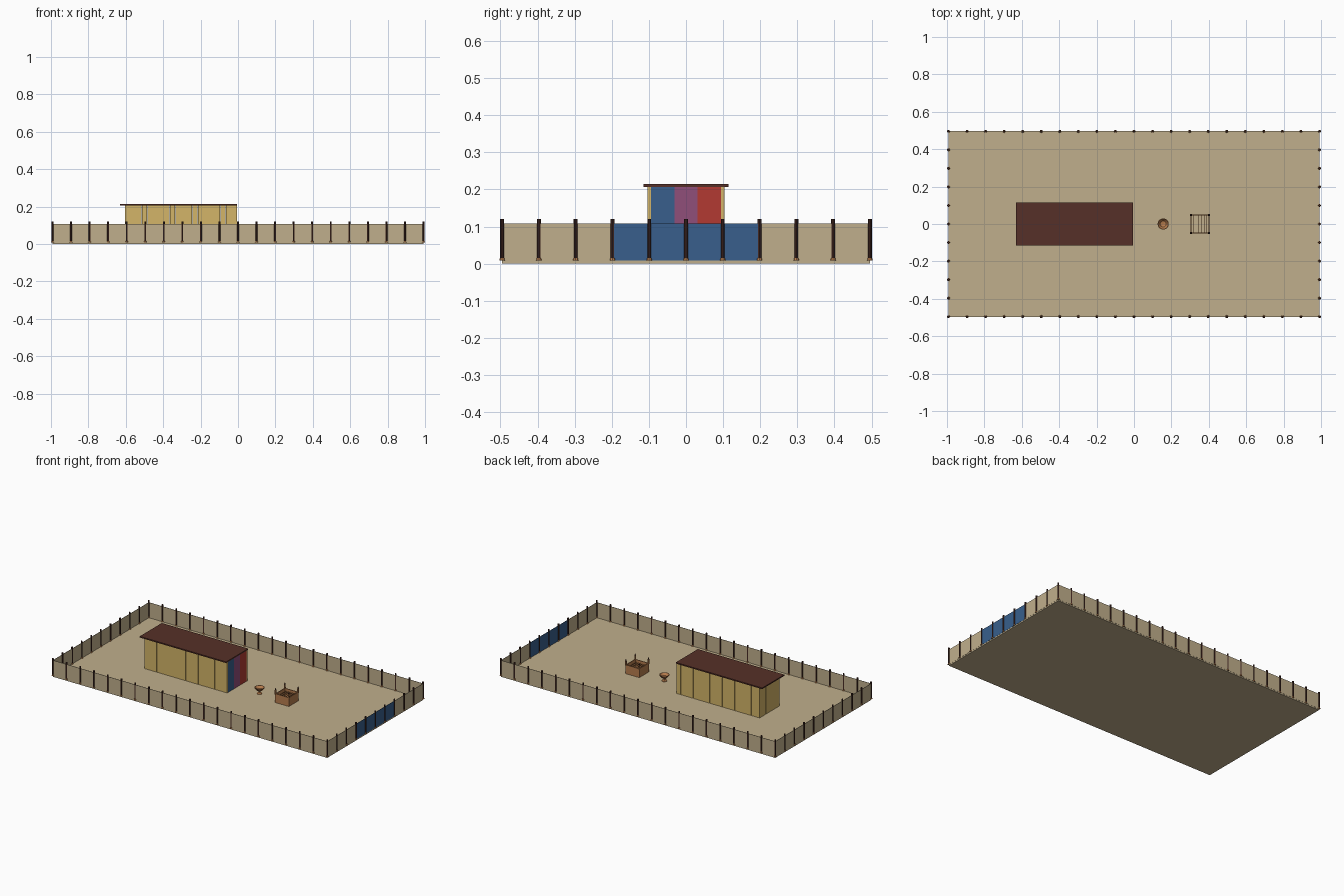
import bpy, bmesh, math
from mathutils import Matrix

if "Cube" in bpy.data.objects:
    bpy.data.objects.remove(bpy.data.objects["Cube"])

def mat(name, rgb):
    m = bpy.data.materials.new(name)
    lin = [(c / 255 / 12.92) if c < 10 else ((c / 255 + 0.055) / 1.055) ** 2.4 for c in rgb]
    m.diffuse_color = (*lin, 1)
    m.use_nodes = True
    m.node_tree.nodes["Principled BSDF"].inputs["Base Color"].default_value = m.diffuse_color
    return m

SAND = mat("sand linen", (192, 175, 140))
DARK = mat("dark wood", (66, 39, 33))
ROOF = mat("roof hide", (86, 48, 40))
GOLD = mat("gold", (212, 181, 104))
BLUE = mat("blue cloth", (56, 95, 140))
PURPLE = mat("purple cloth", (144, 78, 122))
RED = mat("red cloth", (178, 58, 50))
BRONZE = mat("bronze", (184, 126, 78))

def finish(name, bm, m):
    me = bpy.data.meshes.new(name)
    bm.to_mesh(me)
    bm.free()
    me.materials.append(m)
    ob = bpy.data.objects.new(name, me)
    bpy.context.collection.objects.link(ob)
    return ob

def add_box(bm, x0, x1, y0, y1, z0, z1):
    M = Matrix.Translation(((x0 + x1) / 2, (y0 + y1) / 2, (z0 + z1) / 2))
    bmesh.ops.create_cube(bm, size=1, matrix=M @ Matrix.Diagonal((x1 - x0, y1 - y0, z1 - z0, 1)))

def add_cone(bm, x, y, z0, z1, r0, r1, n=8):
    bmesh.ops.create_cone(bm, cap_ends=True, segments=n, radius1=r0, radius2=r1, depth=z1 - z0,
                          matrix=Matrix.Translation((x, y, (z0 + z1) / 2)))

def boxes(name, m, *dims):
    bm = bmesh.new()
    for d in dims:
        add_box(bm, *d)
    return finish(name, bm, m)

# Courtyard floor
FX, FY, G, T = 0.992, 0.4955, 0.008, 0.001
boxes("courtyard_floor", SAND, (-FX, FX, -FY, FY, 0, G))

# Linen fence with a blue gate in the middle of the right side
z0, z1 = G, 0.108
GY = 0.198
boxes("linen_fence", SAND,
      (-FX, FX, -FY - T, -FY + T, z0, z1), (-FX, FX, FY - T, FY + T, z0, z1),
      (-FX - T, -FX + T, -FY, FY, z0, z1),
      (FX - T, FX + T, -FY, -GY, z0, z1), (FX - T, FX + T, GY, FY, z0, z1))
boxes("gate_curtain", BLUE, (FX - T, FX + T, -GY, GY, z0, z1))

# Fence posts and their bronze feet
spots = [(-FX + 2 * FX * i / 20, s * FY) for i in range(21) for s in (-1, 1)]
spots += [(s * FX, -FY + 2 * FY * i / 10) for i in range(1, 10) for s in (-1, 1)]
posts, feet = bmesh.new(), bmesh.new()
for x, y in spots:
    add_cone(posts, x, y, G, 0.12, 0.0052, 0.0052)
    add_cone(feet, x, y, G, 0.016, 0.008, 0.006)
finish("fence_posts", posts, DARK)
finish("fence_post_feet", feet, BRONZE)

# Tent walls: upright gold boards
bm = bmesh.new()
g, w = 0.0005, 0.03
for i in range(20):
    x = -0.605 + i * w
    for s in (-1, 1):
        ys = sorted((s * 0.094, s * 0.104))
        add_box(bm, x + g, x + w - g, *ys, G, 0.207)
for i in range(7):
    y = -0.094 + i * 0.188 / 7
    add_box(bm, -0.605, -0.595, y + g, y + 0.188 / 7 - g, G, 0.207)
finish("tent_boards", bm, GOLD)

# Tent entrance curtain in three colours
for i, (n, m) in enumerate((("blue", BLUE), ("purple", PURPLE), ("red", RED))):
    a = -0.094 + i * 0.188 / 3
    boxes("entrance_curtain_" + n, m, (-0.012, -0.006, a, a + 0.188 / 3, G, 0.207))

# Flat roof cover
boxes("tent_roof", ROOF, (-0.631, -0.006, -0.114, 0.114, 0.207, 0.215))

# Wash basin: lathed bowl on a foot
prof = [(0, G), (0.016, G), (0.015, 0.012), (0.006, 0.017), (0.006, 0.024), (0.018, 0.031),
        (0.030, 0.046), (0.030, 0.049), (0.027, 0.049), (0.016, 0.035), (0, 0.032)]
bm = bmesh.new()
vs = [bm.verts.new((r, 0, z)) for r, z in prof]
es = [bm.edges.new(p) for p in zip(vs, vs[1:])]
bmesh.ops.spin(bm, geom=vs + es, cent=(0, 0, 0), axis=(0, 0, 1), angle=2 * math.pi, steps=20)
bmesh.ops.remove_doubles(bm, verts=bm.verts, dist=1e-5)
bmesh.ops.recalc_face_normals(bm, faces=bm.faces)
bmesh.ops.translate(bm, verts=bm.verts, vec=(0.156, 0, 0))
finish("wash_basin", bm, BRONZE)

# Altar: open box with a grating
ax, h, t, top = 0.353, 0.05, 0.005, 0.066
boxes("altar_box", BRONZE,
      (ax - h, ax + h, -h, -h + t, G, top), (ax - h, ax + h, h - t, h, G, top),
      (ax - h, ax - h + t, -h + t, h - t, G, top), (ax + h - t, ax + h, -h + t, h - t, G, top))
boxes("altar_grating", BRONZE,
      *[(ax - h + k * 0.0143 - 0.0012, ax - h + k * 0.0143 + 0.0012, -h + t, h - t, 0.048, 0.051)
        for k in range(1, 7)])

# Altar corner horns
horns, tips = bmesh.new(), bmesh.new()
for sx in (-1, 1):
    for sy in (-1, 1):
        x, y = ax + sx * (h - 0.002), sy * (h - 0.002)
        add_cone(horns, x, y, top - 0.004, 0.09, 0.006, 0.005)
        add_cone(tips, x, y, 0.09, 0.102, 0.005, 0.001)
finish("altar_horns", horns, BRONZE)
finish("altar_horn_tips", tips, DARK)
